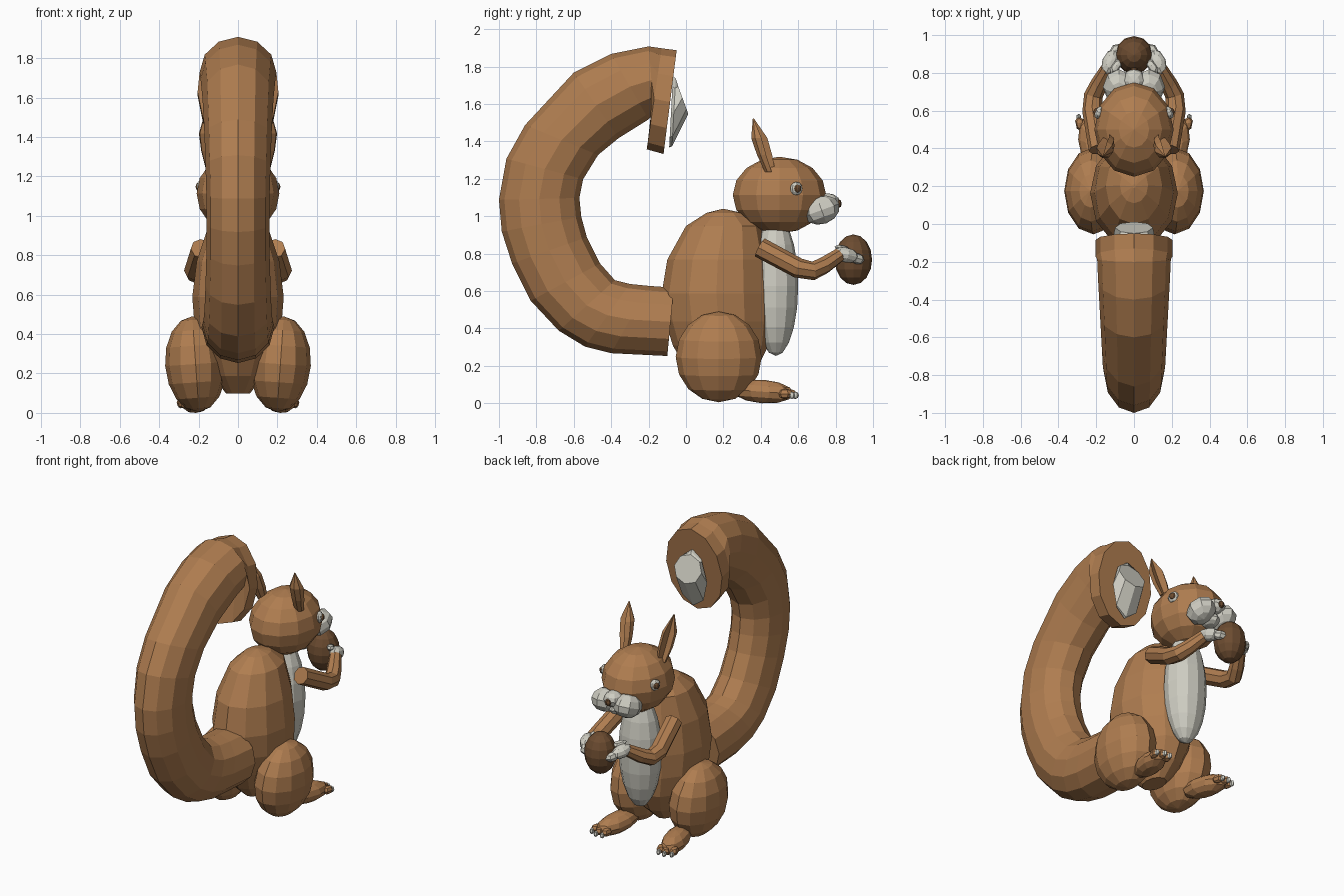
import bpy, bmesh, math
from mathutils import Vector, Euler

if "Cube" in bpy.data.objects:
    bpy.data.objects.remove(bpy.data.objects["Cube"])


def colour(name, r, g, b):
    m = bpy.data.materials.new(name)
    m.diffuse_color = (r, g, b, 1)
    m.use_nodes = True
    m.node_tree.nodes["Principled BSDF"].inputs["Base Color"].default_value = m.diffuse_color
    return m


FUR = colour("fur_brown", 0.43, 0.205, 0.08)
CREAM = colour("pale_fur", 0.62, 0.61, 0.54)
NUT = colour("nut_brown", 0.15, 0.072, 0.03)


def finish(bm, name, mat):
    bmesh.ops.recalc_face_normals(bm, faces=bm.faces)
    me = bpy.data.meshes.new(name)
    bm.to_mesh(me)
    bm.free()
    me.materials.append(mat)
    ob = bpy.data.objects.new(name, me)
    bpy.context.scene.collection.objects.link(ob)
    return ob


def ball(name, mat, loc, rad, rot=(0, 0, 0), seg=12, rings=8):
    bm = bmesh.new()
    bmesh.ops.create_uvsphere(bm, u_segments=seg, v_segments=rings, radius=1)
    q = Euler([math.radians(a) for a in rot]).to_matrix()
    for v in bm.verts:
        v.co = q @ Vector([v.co[i] * rad[i] for i in range(3)]) + Vector(loc)
    return finish(bm, name, mat)


def loft(name, mat, rings, n=12, dent=None):
    """Skin over elliptical rings given as (centre, half axis u, half axis v)."""
    bm = bmesh.new()
    loops = []
    for c, u, v in rings:
        loop = []
        for i in range(n):
            a = 2 * math.pi * i / n
            k = dent if dent is not None and i == n // 4 else 1
            loop.append(bm.verts.new(c + k * (u * math.cos(a) + v * math.sin(a))))
        loops.append(loop)
    for a, b in zip(loops, loops[1:]):
        for i in range(n):
            j = (i + 1) % n
            bm.faces.new((a[i], a[j], b[j], b[i]))
    bm.faces.new(loops[0])
    bm.faces.new(loops[-1])
    return finish(bm, name, mat)


def side_rings(rows):
    """Rings from two opposite points in the side plane and a half width."""
    out = []
    for y1, z1, y2, z2, w in rows:
        a, b = Vector((0, y1, z1)), Vector((0, y2, z2))
        out.append(((a + b) / 2, Vector((w, 0, 0)), (b - a) / 2))
    return out


def tube_rings(path):
    """Round rings along a path of (x, y, z, radius)."""
    pts = [Vector(p[:3]) for p in path]
    out = []
    for i, p in enumerate(pts):
        t = (pts[min(i + 1, len(pts) - 1)] - pts[max(i - 1, 0)]).normalized()
        u = t.cross(Vector((0, 0, 1))).normalized()
        out.append((p, u * path[i][3], u.cross(t) * path[i][3]))
    return out


# Egg shaped torso and pale belly
loft("body", FUR, side_rings([
    (.10, .11, .28, .11, .06), (.00, .20, .38, .20, .13),
    (-.07, .32, .44, .32, .185), (-.11, .45, .455, .45, .22),
    (-.13, .60, .455, .60, .232), (-.10, .78, .44, .78, .21),
    (.00, .96, .40, .96, .15), (.11, 1.03, .30, 1.03, .075),
    (.19, 1.05, .21, 1.05, .01)]))
ball("belly", CREAM, (0, .48, .64), (.135, .12, .375), seg=12, rings=10)

# Large curled tail with a flared end and pale tip
loft("tail", FUR, side_rings([
    (-.10, .265, -.065, .63, .185), (-.40, .28, -.20, .64, .18),
    (-.54, .315, -.30, .65, .175), (-.68, .40, -.38, .67, .17),
    (-.83, .56, -.46, .76, .165), (-.93, .76, -.53, .90, .16),
    (-.985, .93, -.56, 1.01, .16), (-1.0, 1.10, -.57, 1.11, .16),
    (-.96, 1.32, -.55, 1.21, .165), (-.86, 1.50, -.47, 1.34, .17),
    (-.60, 1.78, -.36, 1.43, .18), (-.40, 1.88, -.20, 1.53, .19),
    (-.20, 1.92, -.17, 1.56, .195), (-.13, 1.91, -.21, 1.37, .205),
    (-.05, 1.90, -.12, 1.345, .205)]))
loft("tail_tip", CREAM, side_rings([
    (-.07, 1.76, -.09, 1.38, .09), (-.055, 1.75, -.075, 1.385, .11),
    (-.05, 1.73, .012, 1.56, .10)]), n=8)

# Head, snout and nose
ball("head", FUR, (0, .5, 1.125), (.21, .25, .205))
ball("upper_snout", CREAM, (0, .755, 1.085), (.06, .07, .05), seg=8, rings=6)
ball("chin", CREAM, (0, .71, 1.01), (.06, .07, .04), seg=8, rings=6)
ball("nose", NUT, (0, .815, 1.08), (.022, .018, .024), seg=6, rings=4)

# Nut held between the hands
ball("nut", NUT, (0, .895, .78), (.1, .1, .135), seg=12, rings=8)

for s, side in ((-1, "left"), (1, "right")):
    # Face details
    ball(side + "_cheek", CREAM, (s * .08, .725, 1.045), (.085, .1, .075),
         (20, 0, 0), seg=8, rings=6)
    ball(side + "_eye", CREAM, (s * .185, .59, 1.16), (.022, .036, .036),
         (0, 0, s * 25), seg=10, rings=6)
    ball(side + "_pupil", NUT, (s * .2, .597, 1.16), (.014, .021, .021),
         (0, 0, s * 25), seg=8, rings=6)

    # Pointed ears with a folded-in front
    ear = []
    for x, y, z, w, d in ((.135, .45, 1.25, .03, .03), (.145, .42, 1.34, .045, .04),
                          (.155, .392, 1.43, .045, .045), (.165, .36, 1.535, .003, .003)):
        f = Vector((s * .5, .86, 0))
        ear.append((Vector((s * x, y, z)), Vector((.86, -s * .5, 0)) * w, f * d))
    loft(side + "_ear", FUR, ear, n=8, dent=-.1)

    # Bent arms with pale hands
    loft(side + "_arm", FUR, tube_rings([
        (s * .185, .395, .845, .055), (s * .22, .60, .735, .054),
        (s * .215, .68, .72, .05), (s * .185, .74, .75, .046),
        (s * .14, .82, .805, .038)]), n=8)
    ball(side + "_hand", CREAM, (s * .125, .855, .805), (.045, .075, .04),
         (-12, 0, s * 20), seg=8, rings=6)
    ball(side + "_fingers", CREAM, (s * .1, .915, .785), (.03, .045, .03),
         (-12, 0, s * 30), seg=6, rings=4)
    ball(side + "_thumb", CREAM, (s * .095, .835, .84), (.025, .05, .018),
         (-10, 0, s * 35), seg=6, rings=4)

    # Haunches and feet
    ball(side + "_thigh", FUR, (s * .215, .175, .26), (.155, .23, .243),
         (0, s * 4, 0))
    ball(side + "_foot", FUR, (s * .215, .41, .075), (.075, .17, .063),
         (-4, 0, -s * 12), seg=10, rings=6)
    for k in (-1, 0, 1):
        x, y = s * (.243 + k * .043), .55 - abs(k) * .012 - k * .008
        ball(side + "_toe", FUR, (x, y, .063), (.025, .042, .027),
             (0, 0, -s * 12), seg=6, rings=4)
        ball(side + "_claw", CREAM, (x + s * .007, y + .036, .055),
             (.013, .018, .02), seg=6, rings=4)

# Stand the lowest points on the ground
bpy.context.view_layer.update()
low = min(v.co.z for o in bpy.data.objects for v in o.data.vertices)
for o in bpy.data.objects:
    o.location.z -= low
